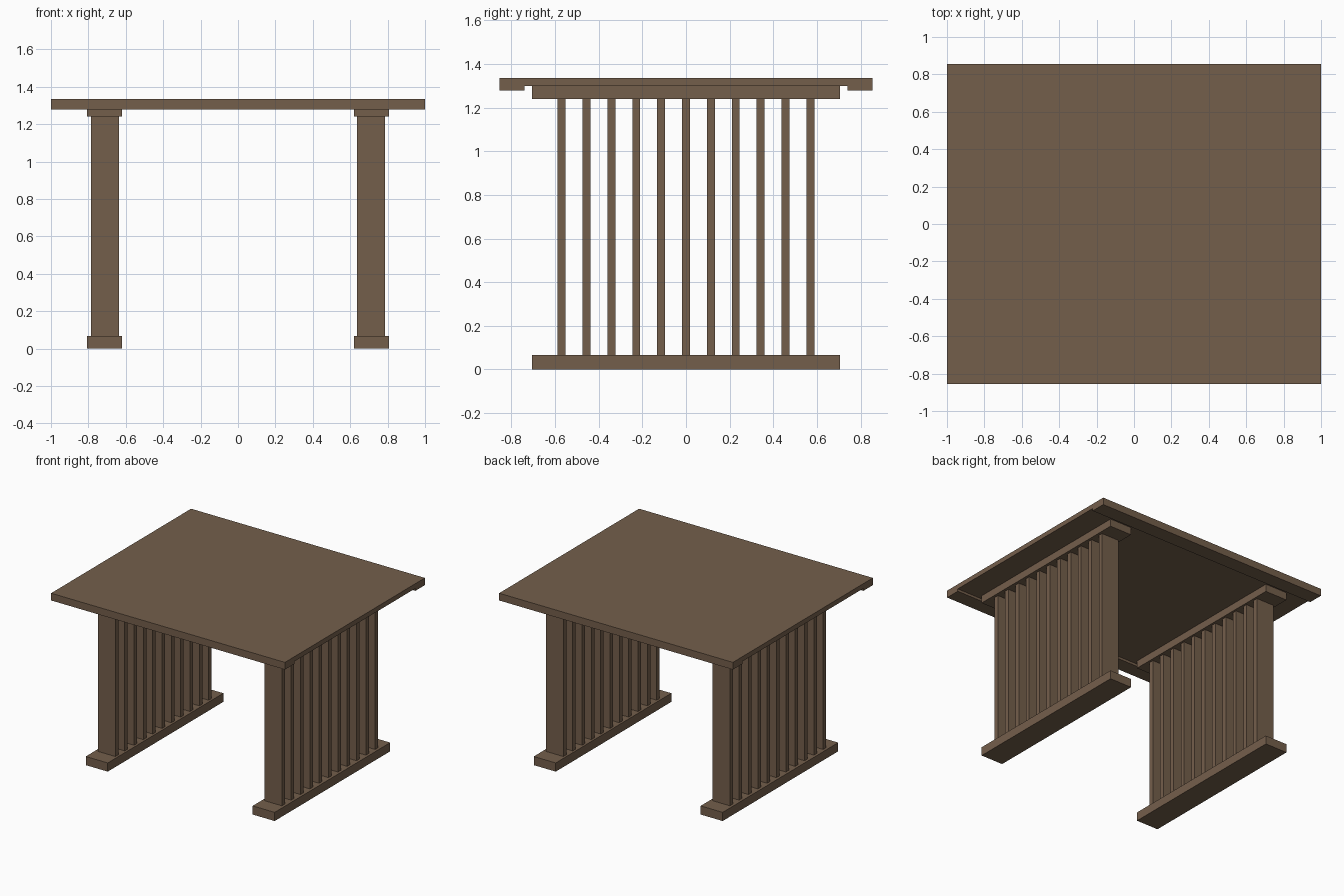
import bpy
import bmesh
from mathutils import Matrix

if "Cube" in bpy.data.objects:
    bpy.data.objects.remove(bpy.data.objects["Cube"])

wood = bpy.data.materials.new("brown wood")
wood.diffuse_color = (0.175, 0.114, 0.071, 1)
wood.use_nodes = True
wood.node_tree.nodes["Principled BSDF"].inputs["Base Color"].default_value = wood.diffuse_color


def box(name, x, y, z):
    """Box from (min, max) ranges on each axis."""
    spans = (x, y, z)
    centre = [(a + b) / 2 for a, b in spans]
    size = [b - a for a, b in spans]
    bm = bmesh.new()
    bmesh.ops.create_cube(bm, size=1, matrix=Matrix.LocRotScale(centre, None, size))
    mesh = bpy.data.meshes.new(name)
    bm.to_mesh(mesh)
    bm.free()
    mesh.materials.append(wood)
    obj = bpy.data.objects.new(name, mesh)
    bpy.context.collection.objects.link(obj)
    return obj


# Table top with a thicker lip along the front and back edges
box("table_top", (-1, 1), (-0.855, 0.855), (1.298, 1.335))
box("front_lip", (-1, 1), (-0.855, -0.739), (1.279, 1.298))
box("back_lip", (-1, 1), (0.739, 0.855), (1.279, 1.298))

# Slatted leg panels
for side, s in (("left", -1), ("right", 1)):
    rail_x = sorted((s * 0.62, s * 0.808))
    slat_x = sorted((s * 0.637, s * 0.787))
    box(side + "_foot_rail", rail_x, (-0.706, 0.706), (0, 0.067))
    box(side + "_top_rail", rail_x, (-0.706, 0.706), (1.24, 1.298))
    for i in range(11):
        y = (i - 5) * 0.114
        box(f"{side}_slat_{i + 1}", slat_x, (y - 0.018, y + 0.018), (0.067, 1.24))
